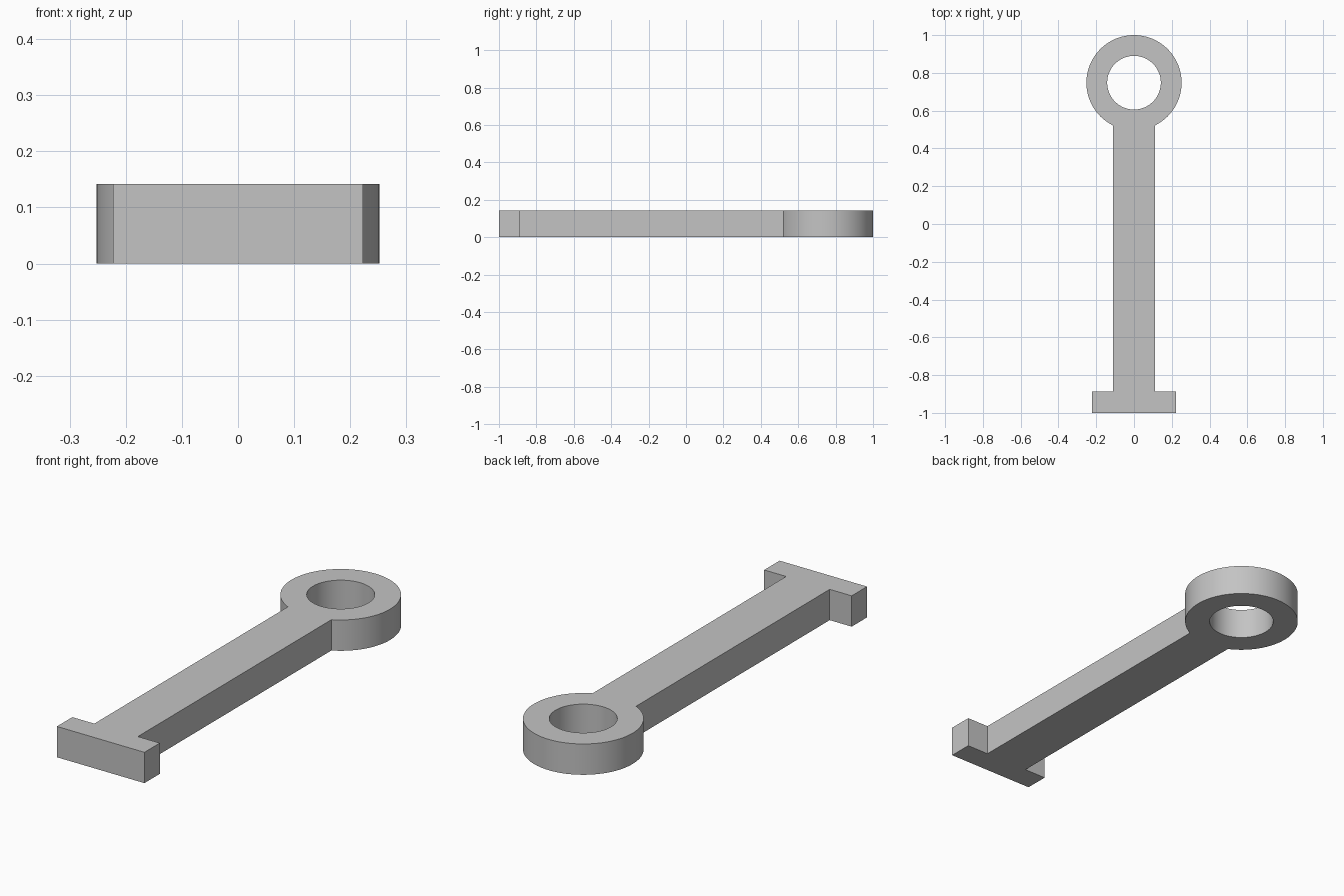
import bpy
import bmesh
import math

cube = bpy.data.objects.get("Cube")
if cube:
    bpy.data.objects.remove(cube)

HEIGHT = 0.142
RING_Y, OUTER_R, HOLE_R = 0.748, 0.252, 0.142
SHAFT_HALF, FOOT_HALF = 0.111, 0.223
FOOT_FRONT, FOOT_BACK = -1.0, -0.888
ARC_UNDER, ARC_REST = 14, 82      # ring segments at the shaft joint and around the rest

grey = bpy.data.materials.new("plain_grey")
grey.use_nodes = True
colour = (0.55, 0.55, 0.55, 1)
grey.diffuse_color = colour
grey.node_tree.nodes["Principled BSDF"].inputs["Base Color"].default_value = colour

bm = bmesh.new()

# Ring: the first arc lies between the two corners where the shaft joins
joint = math.asin(SHAFT_HALF / OUTER_R)
down = -math.pi / 2
angles = [down - joint + 2 * joint * i / ARC_UNDER for i in range(ARC_UNDER)]
angles += [down + joint + (2 * math.pi - 2 * joint) * i / ARC_REST for i in range(ARC_REST)]


def circle(radius):
    return [bm.verts.new((radius * math.cos(a), RING_Y + radius * math.sin(a), 0))
            for a in angles]


outer, inner = circle(OUTER_R), circle(HOLE_R)
count = len(angles)
for i in range(count):
    j = (i + 1) % count
    bm.faces.new((outer[i], outer[j], inner[j], inner[i]))

# Shaft: runs from the ring's arc to the foot
neck_l, neck_r = [bm.verts.new((x, FOOT_BACK, 0)) for x in (-SHAFT_HALF, SHAFT_HALF)]
bm.faces.new([neck_l, neck_r] + outer[:ARC_UNDER + 1][::-1])

# Foot: crossbar at the front end
corners = [bm.verts.new(co) for co in (
    (-FOOT_HALF, FOOT_BACK, 0), (-FOOT_HALF, FOOT_FRONT, 0),
    (FOOT_HALF, FOOT_FRONT, 0), (FOOT_HALF, FOOT_BACK, 0))]
bm.faces.new(corners + [neck_r, neck_l])

# Thickness
top = bmesh.ops.extrude_face_region(bm, geom=bm.faces[:], use_keep_orig=True)
for v in top["geom"]:
    if isinstance(v, bmesh.types.BMVert):
        v.co.z = HEIGHT
bmesh.ops.recalc_face_normals(bm, faces=bm.faces[:])

mesh = bpy.data.meshes.new("ring_ended_bar")
bm.to_mesh(mesh)
bm.free()
mesh.materials.append(grey)
bar = bpy.data.objects.new("ring_ended_bar", mesh)
bpy.context.collection.objects.link(bar)

# Smooth the ring walls, keep every corner sharp
bpy.ops.object.select_all(action="DESELECT")
bar.select_set(True)
bpy.context.view_layer.objects.active = bar
bpy.ops.object.shade_smooth_by_angle(angle=math.radians(30))
